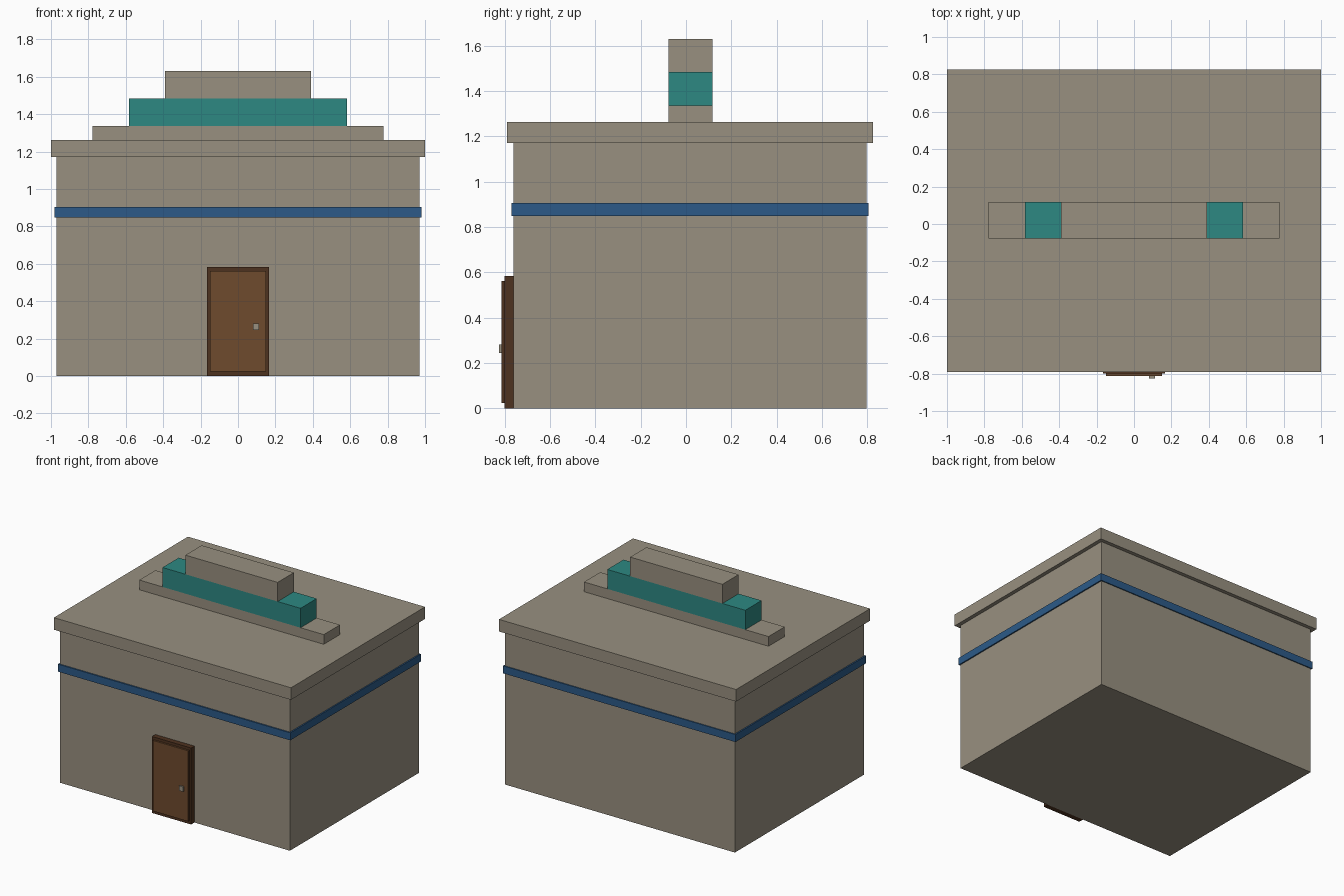
import bpy

cube = bpy.data.objects.get("Cube")
if cube:
    bpy.data.objects.remove(cube, do_unlink=True)


def make_material(name, rgb):
    mat = bpy.data.materials.new(name)
    mat.use_nodes = True
    mat.diffuse_color = (*rgb, 1)
    mat.node_tree.nodes["Principled BSDF"].inputs["Base Color"].default_value = (*rgb, 1)
    return mat


stone = make_material("stone", (0.314, 0.279, 0.216))
teal = make_material("teal", (0.026, 0.246, 0.223))
blue = make_material("blue", (0.025, 0.102, 0.246))
wood = make_material("wood", (0.156, 0.069, 0.027))
dark_wood = make_material("dark wood", (0.076, 0.032, 0.014))


def box(name, mat, x, y, z):
    """Flat-shaded box spanning the given (low, high) ranges."""
    spans = (x, y, z)
    bpy.ops.mesh.primitive_cube_add(size=1, location=[(a + b) / 2 for a, b in spans])
    obj = bpy.context.object
    obj.name = name
    obj.scale = [b - a for a, b in spans]
    bpy.ops.object.transform_apply(location=False, rotation=False, scale=True)
    obj.data.materials.append(mat)
    return obj


# Building body, painted band and overhanging roof slab
box("walls", stone, (-0.97, 0.97), (-0.76, 0.796), (0, 1.17))
box("wall_band", blue, (-0.98, 0.98), (-0.77, 0.804), (0.848, 0.905))
box("roof_slab", stone, (-1, 1), (-0.79, 0.825), (1.17, 1.262))

# Stepped crest on the roof
tiers = [
    ("crest_base", stone, 0.778, 1.262, 1.336),
    ("crest_middle", teal, 0.582, 1.336, 1.484),
    ("crest_top", stone, 0.389, 1.484, 1.63),
]
for name, mat, half, low, high in tiers:
    box(name, mat, (-half, half), (-0.078, 0.117), (low, high))

# Front door
box("door_frame", dark_wood, (-0.165, 0.165), (-0.8, -0.76), (0, 0.583))
door = box("door_panel", wood, (-0.149, 0.149), (-0.813, -0.8), (0.024, 0.562))
box("door_handle", stone, (0.081, 0.113), (-0.825, -0.813), (0.245, 0.282))

# Dark edges around the door panel
door.data.materials.append(dark_wood)
for face in door.data.polygons:
    face.material_index = 0 if face.normal.y < -0.5 or face.normal.z > 0.5 else 1
